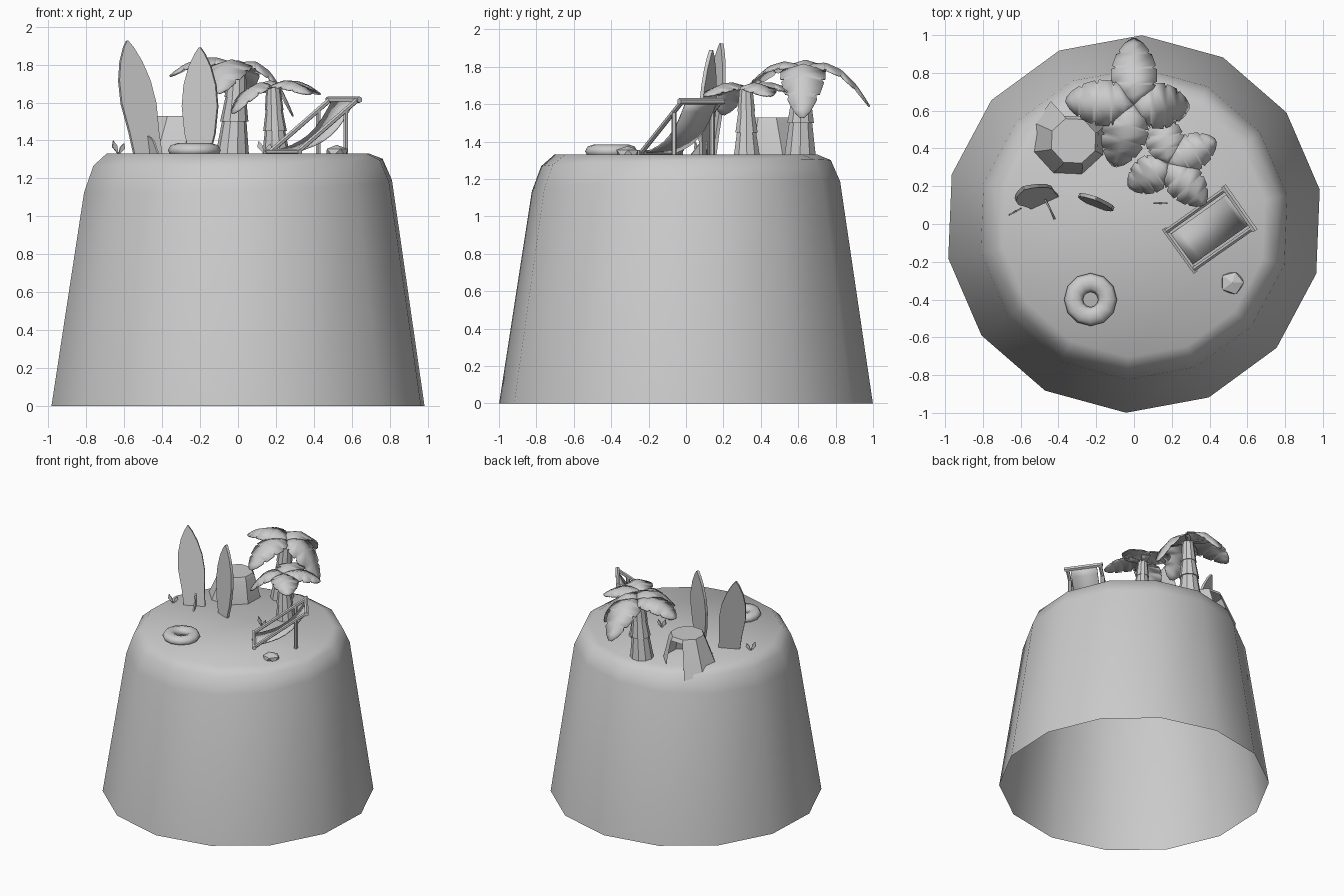
import bpy, bmesh, math, random
from mathutils import Vector as V

cube = bpy.data.objects.get("Cube")
if cube:
    bpy.data.objects.remove(cube, do_unlink=True)
random.seed(4)
GROUND = 1.33


def finish(ob, angle=None):
    if angle:
        bpy.ops.object.select_all(action='DESELECT')
        ob.select_set(True)
        bpy.context.view_layer.objects.active = ob
        bpy.ops.object.shade_smooth_by_angle(angle=math.radians(angle))
    return ob


def build(name, verts, faces, angle=None, thick=0):
    me = bpy.data.meshes.new(name)
    me.from_pydata([tuple(v) for v in verts], [], faces)
    bm = bmesh.new()
    bm.from_mesh(me)
    bmesh.ops.recalc_face_normals(bm, faces=bm.faces)
    bm.to_mesh(me)
    bm.free()
    ob = bpy.data.objects.new(name, me)
    bpy.context.collection.objects.link(ob)
    finish(ob, angle)
    if thick:
        mod = ob.modifiers.new("Thickness", 'SOLIDIFY')
        mod.thickness = thick
        mod.offset = 0
    return ob


def loft(name, rings, angle=None, cap=True, skip=()):
    """Join equal closed rings; the last one is capped, faces in skip stay open."""
    n = len(rings[0])
    verts = [p for ring in rings for p in ring]
    faces = [(k * n + i, k * n + (i + 1) % n, (k + 1) * n + (i + 1) % n, (k + 1) * n + i)
             for k in range(len(rings) - 1) for i in range(n) if (k, i) not in skip]
    if cap:
        faces.append(tuple(range((len(rings) - 1) * n, len(rings) * n)))
    return build(name, verts, faces, angle)


def ring(center, r, n, start=0.0):
    return [V(center) + V((r * math.cos(start + math.tau * i / n),
                           r * math.sin(start + math.tau * i / n), 0)) for i in range(n)]


def beam(name, a, b, r, sides=6):
    a, b = V(a), V(b)
    bpy.ops.mesh.primitive_cylinder_add(vertices=sides, radius=r, depth=(b - a).length,
                                        location=(a + b) / 2)
    ob = bpy.context.object
    ob.name = name
    ob.rotation_euler = (b - a).to_track_quat('Z', 'Y').to_euler()
    return finish(ob, 40)


# Island: open-bottomed tapering mound with a rounded, slightly tilted shoulder
start = math.radians(87.6)
shoulder = ring((0, 0, 1.16), 0.825, 14, start)
for p in shoulder:
    p.z += 0.035 * p.x + 0.03 * p.y
upper = ring((0, 0, 1.285), 0.775, 14, start)
for p in upper:
    p.z += 0.02 * p.x + 0.02 * p.y
loft("island", [ring((0, 0, 0), 1, 14, start), shoulder, upper,
                ring((0, 0, GROUND), 0.705, 14, start)], 60)


# Palm trees
def trunk(name, x, y, radius, joints, lean):
    rings = []
    for k in range(len(joints) - 1):
        low, high = joints[k], joints[k + 1]
        for z, r in ((low, radius * (1 - 0.17 * k)), (high, radius * (0.72 - 0.12 * k))):
            shift = lean * (z - GROUND)
            rings.append(ring((x + shift, y + shift * 0.3, z), r, 10))
    loft(name, rings, 35)


LEAF = ((0, .15), (.14, .62), (.3, .95), (.32, .78), (.35, 1), (.54, 1), (.56, .8),
        (.6, .95), (.76, .78), (.78, .6), (.82, .66), (.93, .4), (1, .1))


def leaf(name, base, degrees, length, half, rise, tip):
    a = math.radians(degrees)
    d, side = V((math.cos(a), math.sin(a), 0)), V((-math.sin(a), math.cos(a), 0))
    verts, faces = [], []
    for t, w in LEAF:
        mid = V(base) + d * length * t + V((0, 0, rise * t - (rise + tip) * t * t))
        edge = side * half * w
        droop = V((0, 0, -0.3 * half * w))
        verts += [mid + edge + droop, mid, mid - edge + droop]
    for k in range(len(LEAF) - 1):
        i = 3 * k
        faces += [(i, i + 1, i + 4, i + 3), (i + 1, i + 2, i + 5, i + 4)]
    build(name, verts, faces, 35, 0.008)


trunk("tall_palm_trunk", -0.03, 0.61, 0.09, (GROUND - .02, 1.5, 1.63, 1.79), 0.06)
trunk("short_palm_trunk", 0.2, 0.325, 0.075, (GROUND - .02, 1.45, 1.56, 1.69), -0.04)
for i, (deg, length, tip) in enumerate(((90, .35, .2), (176, .36, .05),
                                        (-108, .34, .14), (-2, .29, .26))):
    leaf(f"tall_palm_leaf_{i}", (0, .63, 1.79), deg, length, 0.12, 0.22, tip)
for i, (deg, length, tip) in enumerate(((97, .26, .03), (26, .28, .04),
                                        (-149, .24, .14), (-48, .29, .04))):
    leaf(f"short_palm_leaf_{i}", (.18, .32, 1.685), deg, length, 0.1, 0.14, tip)


# Surfboards
def surfboard(name, base, tip, yaw, half, foot):
    base, tip = V(base), V(tip)
    u = V((math.cos(yaw), math.sin(yaw), 0))
    shape = ((0, foot), (.2, .85), (.45, 1), (.65, .9), (.82, .62), (.94, .28), (1, .03))
    right = [base.lerp(tip, t) + u * half * w for t, w in shape]
    left = [base.lerp(tip, t) - u * half * w for t, w in reversed(shape)]
    outline = right + left
    build(name, outline, [tuple(range(len(outline)))], thick=0.02)
    return u


u = surfboard("left_surfboard", (-.475, .12, 1.325), (-.585, .19, 1.925), 0.43, 0.1, .8)
out = V((u.y, -u.x, 0))
root = V((-.47, .135, 1.33))
build("surfboard_fin", [root, root + V((-.01, .01, .1)), root + out * .06 + V((0, 0, .07)),
                        root + out * .12], [(0, 1, 2, 3)], thick=0.01)
surfboard("right_surfboard", (-.2, .1, 1.325), (-.2, .135, 1.89), -0.37, 0.1, .55)

# Flared stump with one open side, its skirt spilling over the shoulder
c = (-.345, .45)
skirt = ring((*c, GROUND - .01), 0.2, 8, math.radians(20))
skirt[2].x, skirt[2].y, skirt[2].z = -.44, .65, 1.25
skirt[3].z = 1.28
loft("stump", [skirt, ring((-.32, .44, 1.5), .14, 8, math.radians(20)),
               ring((-.32, .44, 1.53), .125, 8, math.radians(20))], 30, skip={(0, 1)})

# Swim ring
bpy.ops.mesh.primitive_torus_add(major_segments=12, minor_segments=8, major_radius=.09,
                                 minor_radius=.05, location=(-.23, -.4, 1.348))
swim_ring = bpy.context.object
swim_ring.name = "swim_ring"
swim_ring.scale.z = 0.75
finish(swim_ring, 50)

# Pebble
bpy.ops.mesh.primitive_ico_sphere_add(subdivisions=1, radius=.068, location=(.52, -.31, 1.335))
pebble = bpy.context.object
pebble.name = "pebble"
pebble.scale.z = 0.65
for v in pebble.data.vertices:
    v.co *= random.uniform(.9, 1.08)

# Deck chair: sloping rails, props, cross bars and a sagging seat
low = (V((.17, -.04, 1.34)), V((.315, -.24, 1.34)))
high = (V((.485, .185, 1.615)), V((.63, -.02, 1.615)))
for side, a, b in zip(("back", "front"), low, high):
    beam(f"chair_{side}_rail", a, b, .014)
    top = a.lerp(b, .8)
    beam(f"chair_{side}_leg", (top.x, top.y, GROUND - .01), top, .014)
over = (high[1] - high[0]).normalized() * .02
beam("chair_top_bar", high[0] - over, high[1] + over, .017)
beam("chair_bottom_bar", low[0] - over, low[1] + over, .015)
verts, faces = [], []
for k in range(9):
    t = k / 8
    sag = V((.03, .02, -.05)) * math.sin(math.pi * t)
    for e in (.1, .9):
        verts.append(low[0].lerp(low[1], e).lerp(high[0].lerp(high[1], e), t) + sag)
    if k:
        i = 2 * k
        faces.append((i - 2, i - 1, i + 1, i))
build("chair_seat", verts, faces, 40, 0.008)

# Small sprouts, each a pair of pointed blades
for i, (x, y, yaw) in enumerate(((-.63, .065, .5), (.14, .11, 0))):
    d = V((math.cos(yaw), math.sin(yaw), 0))
    foot = V((x, y, GROUND - .005))
    for s, h in ((-1, .075), (1, .06)):
        up = V((0, 0, h))
        build(f"sprout_{i}_blade_{'left' if s < 0 else 'right'}",
              [foot, foot + d * s * .038 + up * .55, foot + d * s * .032 + up,
               foot + d * s * .01 + up * .65], [(0, 1, 2, 3)], thick=0.008)
